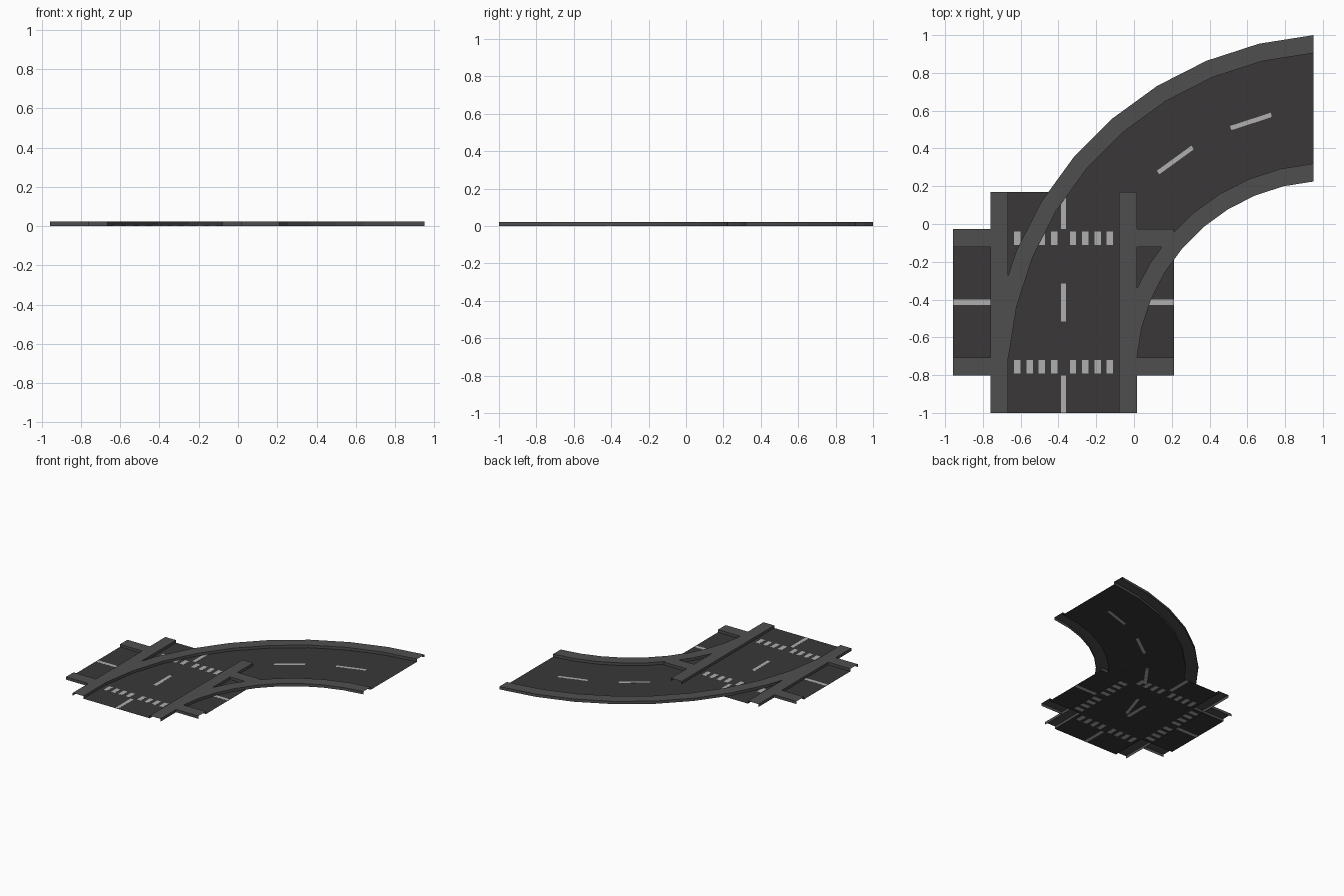
import bpy
from math import cos, sin, radians

if "Cube" in bpy.data.objects:
    bpy.data.objects.remove(bpy.data.objects["Cube"])

CX, CY = -0.373, -0.415           # centre of the crossroads
HALF, EDGE, BACK = 0.585, 0.293, 0.388   # road half length, road edge, kerb back
TOP = 0.022                       # kerb height


def material(name, c):
    m = bpy.data.materials.new(name)
    m.diffuse_color = (*c, 1)
    m.use_nodes = True
    m.node_tree.nodes["Principled BSDF"].inputs["Base Color"].default_value = m.diffuse_color
    return m


KERB = material("kerb_grey", (0.078, 0.078, 0.078))
ROAD = material("asphalt", (0.042, 0.039, 0.039))
PAINT = material("road_paint", (0.43, 0.43, 0.43))


def make(name, verts, faces, mat):
    me = bpy.data.meshes.new(name)
    me.from_pydata(verts, [], faces)
    me.materials.append(mat)
    ob = bpy.data.objects.new(name, me)
    bpy.context.collection.objects.link(ob)
    return ob


def strip(name, lines, mat):
    """Skin quads between 3D polylines with equal point counts."""
    n = len(lines[0])
    verts = [p for line in lines for p in line]
    faces = [(r * n + i, r * n + i + 1, (r + 1) * n + i + 1, (r + 1) * n + i)
             for r in range(len(lines) - 1) for i in range(n - 1)]
    return make(name, verts, faces, mat)


def at(path, z):
    return [(x, y, z) for x, y in path]


def kerb(name, inner, outer, base):
    """Open-ended kerb: riser, flat top, outer wall down to the ground."""
    strip(name, [at(inner, base), at(inner, TOP), at(outer, TOP), at(outer, 0)], KERB)


def paint(name, quads, top):
    """Thin painted blocks that show on both sides of the asphalt."""
    verts, faces = [], []
    for q in quads:
        b = len(verts)
        verts += at(q, 0) + at(q, top)
        faces += [(b + 3, b + 2, b + 1, b), (b + 4, b + 5, b + 6, b + 7)]
        faces += [(b + i, b + (i + 1) % 4, b + 4 + (i + 1) % 4, b + 4 + i) for i in range(4)]
    make(name, verts, faces, PAINT)


def rect(x0, x1, y0, y1):
    return [(x0, y0), (x1, y0), (x1, y1), (x0, y1)]


def turn(path, k):
    """Quarter turns about the crossroads centre."""
    for _ in range(k):
        path = [(-y, x) for x, y in path]
    return [(CX + x, CY + y) for x, y in path]


# crossroads: plus-shaped asphalt, corner kerbs, crosswalks, arm lines
Z = 0.0014
arm = [turn(rect(EDGE, HALF, -EDGE, EDGE), k) for k in range(4)]
quads = arm + [turn(rect(-EDGE, EDGE, -EDGE, EDGE), 0)]
make("crossroads_asphalt", [p for q in quads for p in at(q, Z)],
     [tuple(range(4 * i, 4 * i + 4)) for i in range(5)], ROAD)
marks = []
for k in range(4):
    kerb(f"corner_kerb_{k}",
         turn([(EDGE, HALF), (EDGE, EDGE), (HALF, EDGE)], k),
         turn([(BACK, HALF), (BACK, BACK), (HALF, BACK)], k), Z)
    marks.append(turn(rect(BACK, HALF, -0.014, 0.014), k))
    for s in (-1, 1):
        for i in range(4):
            c = s * (0.05 + 0.065 * i)
            marks.append(turn(rect(0.304, 0.376, c - 0.017, c + 0.017), k))
paint("crossroads_markings", marks, Z + 0.0006)

# straight road laid over the crossroads
Z = 0.0011
strip("straight_asphalt", [at(turn([(x, HALF), (x, -HALF)], 0), Z) for x in (-EDGE, EDGE)], ROAD)
for k, name in ((0, "straight_kerb_right"), (2, "straight_kerb_left")):
    kerb(name, turn([(EDGE, HALF), (EDGE, -HALF)], k), turn([(BACK, HALF), (BACK, -HALF)], k), Z)
paint("straight_dash", [turn(rect(-0.014, 0.014, -0.1, 0.1), 0)], 0.002)


# curved road: nine equal steps, each turning nine degrees
def arc(r):
    step = r / sum(cos(radians(9 * k)) for k in range(1, 10))
    x, y = 0.95, -0.71 + r
    pts = [(x, y)]
    for k in range(1, 10):
        x -= step * cos(radians(9 * k))
        y -= step * sin(radians(9 * k))
        pts.append((x, y))
    return pts


Z = 0.0008
strip("curve_asphalt", [at(arc(1.03), Z), at(arc(1.615), Z)], ROAD)
kerb("curve_kerb_outer", arc(1.615), arc(1.71), Z)
kerb("curve_kerb_inner", arc(1.03), arc(0.935), Z)
a, b = arc(1.311), arc(1.335)
paint("curve_dashes", [[a[i], a[i + 1], b[i + 1], b[i]] for i in (1, 3, 5, 7)], 0.00105)
